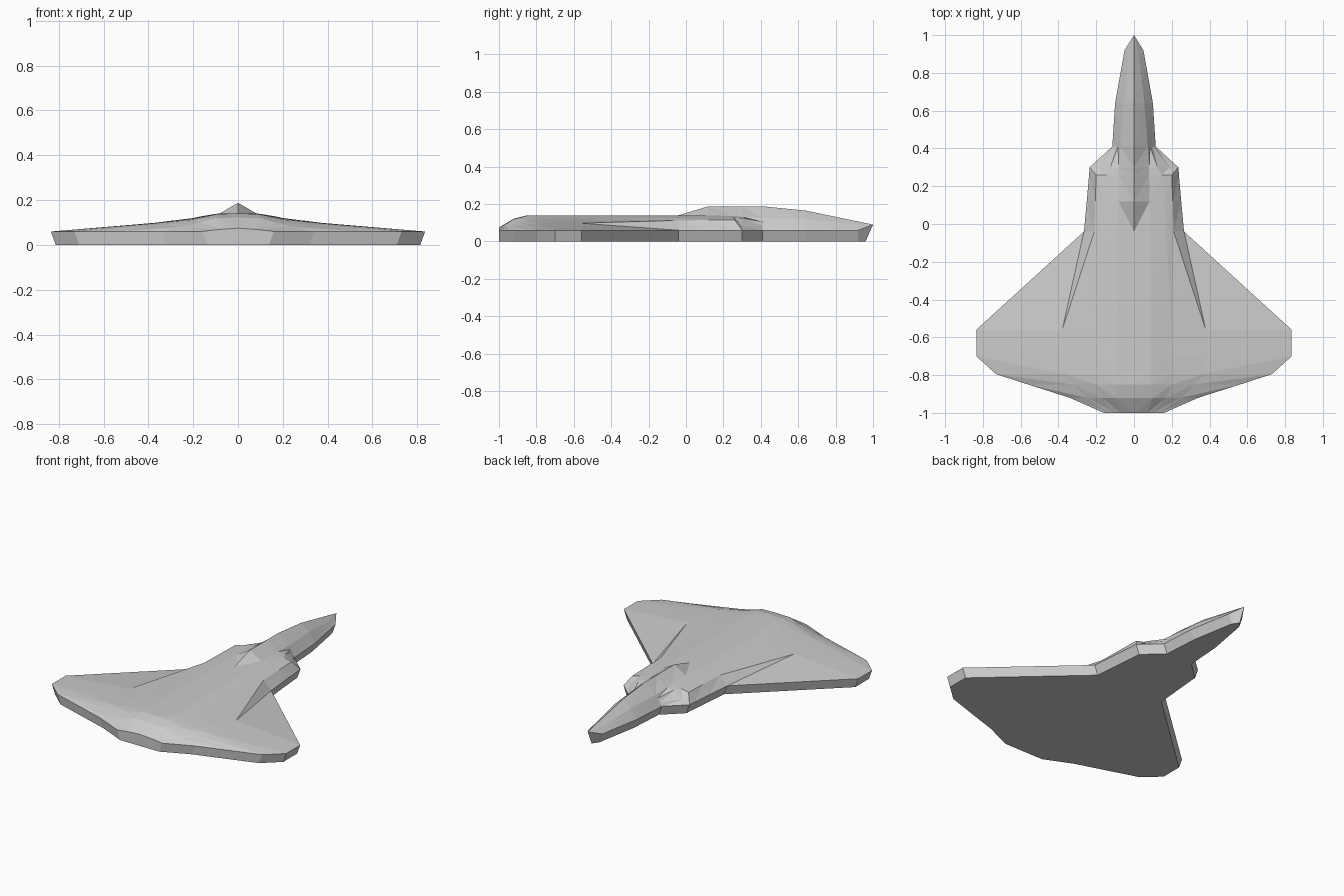
import bpy, bmesh

if "Cube" in bpy.data.objects:
    bpy.data.objects.remove(bpy.data.objects["Cube"])

# Half cross-sections from tail to nose:
# y, ridge height, shoulder (x, z), body side (x, z), wing root (x, z), edge x
STATIONS = [
    (-1.00, .075, .07, .07, .10, .067, .13, .064, .16),
    (-.92, .122, .10, .12, .17, .098, .25, .08, .34),
    (-.85, .14, .09, .138, .20, .113, .32, .092, .56),
    (-.795, .14, .09, .14, .20, .118, .37, .097, .73),
    (-.70, .14, .09, .14, .20, .12, .38, .098, .835),
    (-.56, .14, .09, .14, .20, .12, .38, .098, .835),
    (-.04, .14, .09, .14, .17, .127, .21, .113, .265),
    (.12, .188, .083, .14, .16, .127, .205, .114, .25),
    (.26, .188, .08, .135, .145, .127, .20, .115, .238),
    (.30, .188, .08, .132, .125, .125, .19, .083, .235),
    (.41, .188, .072, .125, .085, .105, .10, .082, .115),
    (.64, .165, .055, .12, .07, .10, .085, .08, .10),
    (.92, .107, .02, .09, .03, .08, .04, .07, .05),
]
EDGE_Z, INSET = .06, .022

bm = bmesh.new()


def ring(station):
    y, zc, x1, z1, x2, z2, x3, z3, xe = station
    pts = [(0, zc), (x1, z1), (x2, z2), (x3, z3), (xe, EDGE_Z), (xe - INSET, 0), (0, 0)]
    return [bm.verts.new((x, y, z)) for x, z in pts]


rings = [ring(s) for s in STATIONS]

# Airframe skin, triangulated so the canopy tail tapers to a point
for a, b in zip(rings, rings[1:]):
    for j in range(len(a) - 1):
        bm.faces.new((a[j], a[j + 1], b[j + 1]))
        bm.faces.new((a[j], b[j + 1], b[j]))

# Tail wall
bm.faces.new(rings[0])

# Undercut nose tip
tip = bm.verts.new((0, 1, .09))
chin = bm.verts.new((0, .96, 0))
last = rings[-1]
for j in range(4):
    bm.faces.new((last[j], last[j + 1], tip))
bm.faces.new((last[4], last[5], chin))
bm.faces.new((last[4], chin, tip))
bm.faces.new((last[5], last[6], chin))

bmesh.ops.recalc_face_normals(bm, faces=bm.faces)
# Keep the flat underside facing down
under = max(bm.faces, key=lambda f: -f.calc_center_median().z + abs(f.normal.z))
if under.normal.z > 0:
    bmesh.ops.reverse_faces(bm, faces=bm.faces)

mesh = bpy.data.meshes.new("jet_airframe")
bm.to_mesh(mesh)
bm.free()
jet = bpy.data.objects.new("jet_airframe", mesh)
bpy.context.collection.objects.link(jet)

# Left half
mirror = jet.modifiers.new("mirror", 'MIRROR')
mirror.use_clip = True
mirror.merge_threshold = .0005
